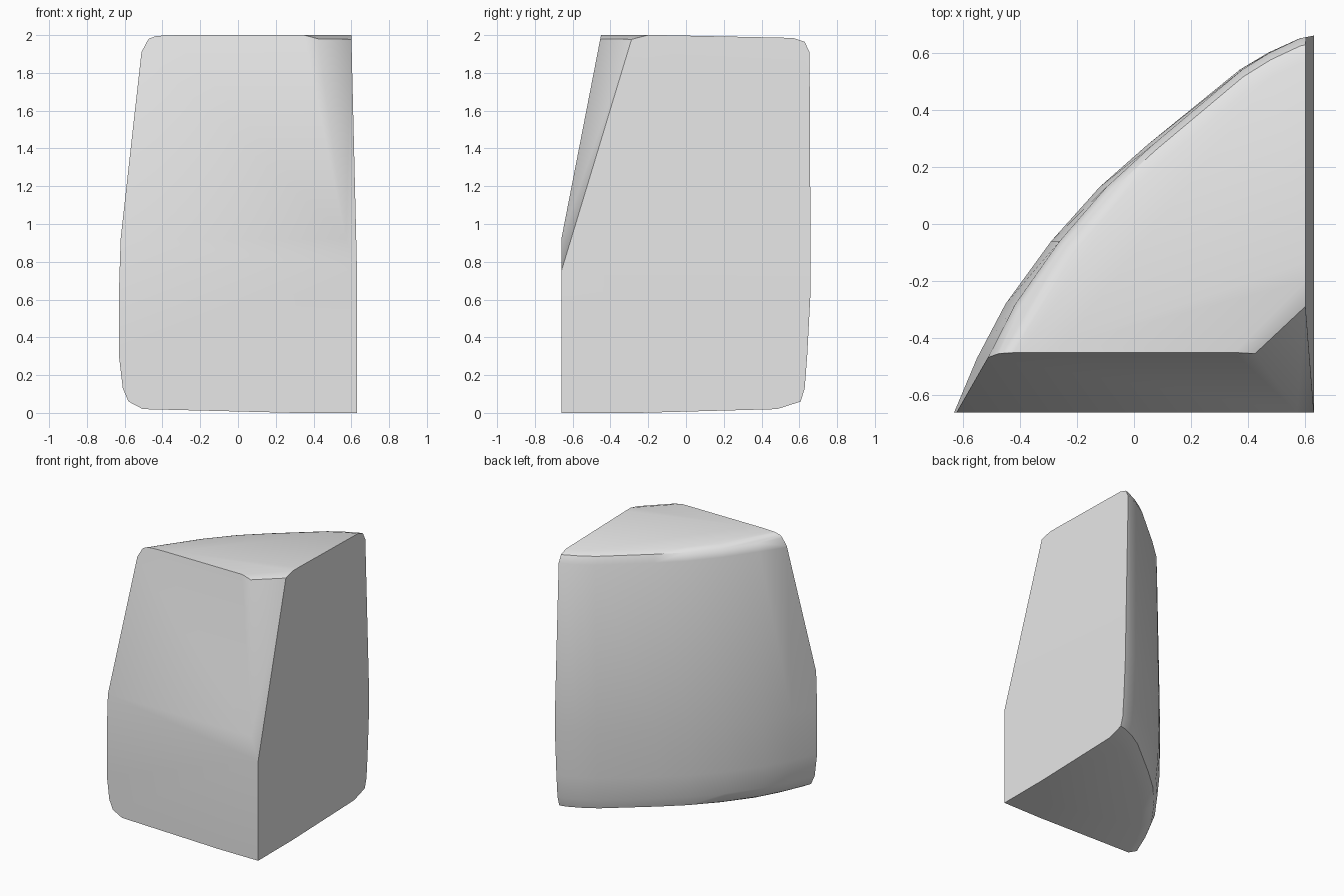
import bpy
import bmesh
import math
from mathutils import Vector

cube = bpy.data.objects.get("Cube")
if cube:
    bpy.data.objects.remove(cube, do_unlink=True)

# Plan outline: the curved weathered side, ending at the two split faces
CORNER = Vector((0.63, -0.66))
ARC = [(-0.63, -0.66), (-0.55, -0.47), (-0.45, -0.28), (-0.29, -0.06),
       (-0.12, 0.13), (0.05, 0.28), (0.37, 0.54), (0.47, 0.6),
       (0.58, 0.65), (0.63, 0.66)]

# Height, then how far the curved side reaches from the corner in x and y
RINGS = [(0, 0.26, 0.31), (0.02, 0.9, 0.865), (0.06, 0.96, 0.96),
         (0.13, 0.984, 0.976), (0.3, 1, 0.986), (0.65, 1, 1),
         (1.91, 0.968, 1), (1.965, 0.95, 0.98),
         (1.985, 0.914, 0.935), (2, 0.95, 0.4)]

# Flat cuts: a point on the plane and its outward normal
CUTS = [((0, -0.66, 0.92), (0, -1.08, 0.21)),             # sloping front
        ((0.63, 0, 0.75), (1.25, 0, 0.03)),               # sloping side
        ((0.63, -0.66, 0.75), (0.197, -0.209, 0.068)),    # corner chamfer
        ((0.35, -0.45, 2), (0.25, -0.25, 1))]             # top of chamfer


def hull(points):
    bm = bmesh.new()
    for p in points:
        bm.verts.new(p)
    bmesh.ops.remove_doubles(bm, verts=bm.verts[:], dist=0.002)
    result = bmesh.ops.convex_hull(bm, input=bm.verts[:])
    loose = [v for v in bm.verts if not v.link_faces]
    bmesh.ops.delete(bm, geom=loose, context='VERTS')
    return bm


# Rounded wedge of stone
points = []
for z, sx, sy in RINGS:
    for x, y in ARC + [tuple(CORNER)]:
        points.append((CORNER.x + (x - CORNER.x) * sx,
                       CORNER.y + (y - CORNER.y) * sy, z))
bm = hull(points)

# Slice each flat and close the solid again
for co, normal in CUTS:
    bmesh.ops.bisect_plane(bm, geom=bm.verts[:] + bm.edges[:] + bm.faces[:],
                           plane_co=co, plane_no=Vector(normal).normalized(),
                           clear_outer=True)
    points = [v.co.copy() for v in bm.verts]
    bm.free()
    bm = hull(points)

bmesh.ops.dissolve_limit(bm, angle_limit=math.radians(0.5),
                         verts=bm.verts[:], edges=bm.edges[:])
bmesh.ops.recalc_face_normals(bm, faces=bm.faces[:])
mesh = bpy.data.meshes.new("stone_block")
bm.to_mesh(mesh)
bm.free()
stone = bpy.data.objects.new("stone_block", mesh)
bpy.context.collection.objects.link(stone)

# Plain light grey stone
grey = bpy.data.materials.new("light_grey_stone")
grey.use_nodes = True
grey.diffuse_color = (0.8, 0.8, 0.8, 1)
grey.node_tree.nodes["Principled BSDF"].inputs["Base Color"].default_value = (0.8, 0.8, 0.8, 1)
mesh.materials.append(grey)

# Soft weathered side, crisp split edges
bpy.ops.object.select_all(action='DESELECT')
stone.select_set(True)
bpy.context.view_layer.objects.active = stone
bpy.ops.object.shade_smooth_by_angle(angle=math.radians(45))
